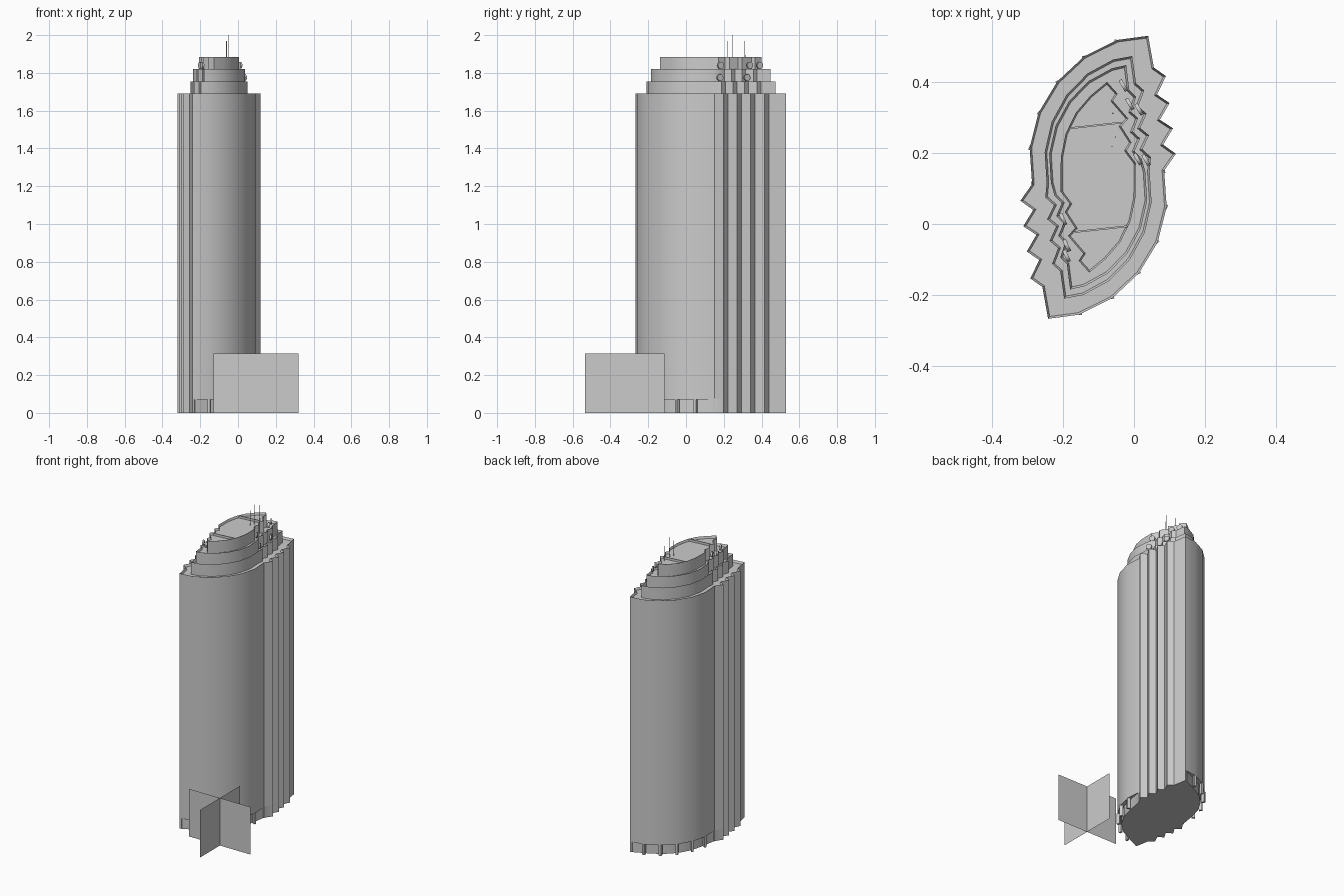
import bpy, bmesh, math
from mathutils import Matrix, Vector

if "Cube" in bpy.data.objects:
    bpy.data.objects.remove(bpy.data.objects["Cube"])

CX, CY = -0.101, 0.1315   # tower axis (plan has 180 degree symmetry)

# Half plan relative to the axis: sawtooth side, then faceted curve
ZIG = [(.141, .3985), (.157, .309), (.191, .285), (.166, .233), (.201, .209),
       (.174, .162), (.211, .138), (.183, .092), (.219, .066)]
CURVE = [(.186, .019), (.193, -.083), (.168, -.182), (.115, -.27),
         (.039, -.341), (-.054, -.387)]


def scaled(pts, sx, sy):
    return [(x * sx, y * sy) for x, y in pts]


def full(half):
    pts = half + [(-x, -y) for x, y in half]
    return [(x + CX, y + CY) for x, y in pts]


def finish(bm, name, smooth=True):
    bmesh.ops.recalc_face_normals(bm, faces=bm.faces[:])
    me = bpy.data.meshes.new(name)
    bm.to_mesh(me)
    bm.free()
    ob = bpy.data.objects.new(name, me)
    bpy.context.collection.objects.link(ob)
    if smooth:
        bpy.ops.object.select_all(action='DESELECT')
        ob.select_set(True)
        bpy.context.view_layer.objects.active = ob
        bpy.ops.object.shade_smooth_by_angle(angle=math.radians(32))
    return ob


def tier(name, half, z0, z1, rim=0.006, drop=0.015):
    """Extruded plan with an optional sunken roof behind a parapet."""
    bm = bmesh.new()
    face = bm.faces.new([bm.verts.new((x, y, z0)) for x, y in full(half)])
    ext = bmesh.ops.extrude_face_region(bm, geom=[face], use_keep_orig=True)
    for v in [g for g in ext['geom'] if isinstance(g, bmesh.types.BMVert)]:
        v.co.z = z1
    bmesh.ops.recalc_face_normals(bm, faces=bm.faces[:])
    if rim:
        top = max(bm.faces, key=lambda f: f.calc_center_median().z)
        bmesh.ops.inset_region(bm, faces=[top], thickness=rim, use_even_offset=True)
        for v in top.verts:
            v.co.z -= drop
    return finish(bm, name)


def box(bm, loc, size, angle=0):
    m = Matrix.Translation(loc) @ Matrix.Rotation(angle, 4, 'Z') @ Matrix.Diagonal((*size, 1))
    bmesh.ops.create_cube(bm, size=1, matrix=m)


# Lobby core with recessed curved walls, and the main shaft
lobby = ZIG + [CURVE[0]] + scaled(CURVE[1:], .88, .92)
tier("lobby_core", lobby, 0, .075, rim=0)
tier("main_shaft", ZIG + CURVE, .07, 1.69)

# Stepped crown
tier("crown_lower", scaled(ZIG, .68, .857) + scaled(CURVE, .78, .857), 1.675, 1.755)
tier("crown_middle", scaled(ZIG, .56, .793) + scaled(CURVE, .715, .793), 1.74, 1.82)
top_zig = [(.025, .2685), (.055, .235), (.042, .215), (.085, .165),
           (.065, .143), (.094, .098), (.08, .075), (.106, .04)]
tier("crown_top", top_zig + scaled(CURVE[1:5], .545, .675), 1.805, 1.885, .005, .015)

# Thin walls dividing the top roof
bm = bmesh.new()
for s in (1, -1):
    a, b = Vector((-.082 * s, .138 * s)), Vector((.066 * s, .154 * s))
    mid, d = (a + b) / 2, b - a
    box(bm, (CX + mid.x, CY + mid.y, 1.877), (d.length, .005, .016), math.atan2(d.y, d.x))
finish(bm, "roof_dividers", False)

# Columns below the curved walls
bm = bmesh.new()
for s in (1, -1):
    for x, y in CURVE + [(-.137, -.392)]:
        box(bm, (CX + s * x * .96, CY + s * y * .975, .036), (.014, .02, .072),
            math.atan2(y, x) + math.pi / 2)
finish(bm, "base_columns", False)

# Round dishes on the crown
bm = bmesh.new()
dishes = [(.034, .18, 1.775), (.01, .183, 1.84), (.014, .323, 1.775),
          (-.012, .338, 1.84), (-.03, .39, 1.84),
          (-.2, .014, 1.84), (-.19, -.06, 1.81), (-.19, -.09, 1.84)]
for x, y, z in dishes:
    ang = math.radians(30 if x > -.1 else 205)
    m = (Matrix.Translation((x, y, z)) @ Matrix.Rotation(ang, 4, 'Z')
         @ Matrix.Rotation(math.pi / 2, 4, 'Y'))
    bmesh.ops.create_cone(bm, cap_ends=True, segments=12, radius1=.018, radius2=.018,
                          depth=.01, matrix=m)
finish(bm, "roof_dishes")

# Antenna masts
bm = bmesh.new()
for x, y, top in [(-.052, .245, 2.0), (-.062, .218, 1.97), (-.06, .312, 1.97)]:
    h = top - 1.86
    bmesh.ops.create_cone(bm, cap_ends=True, segments=6, radius1=.002, radius2=.001,
                          depth=h, matrix=Matrix.Translation((x, y, 1.86 + h / 2)))
finish(bm, "antenna_masts", False)

# Two crossed upright cards in front
bm = bmesh.new()
for p, q in [((-.13, -.325), (.32, -.325)), ((.095, -.535), (.095, -.115))]:
    bm.faces.new([bm.verts.new(c) for c in
                  ((*p, 0), (*q, 0), (*q, .315), (*p, .315))])
finish(bm, "crossed_cards", False)
